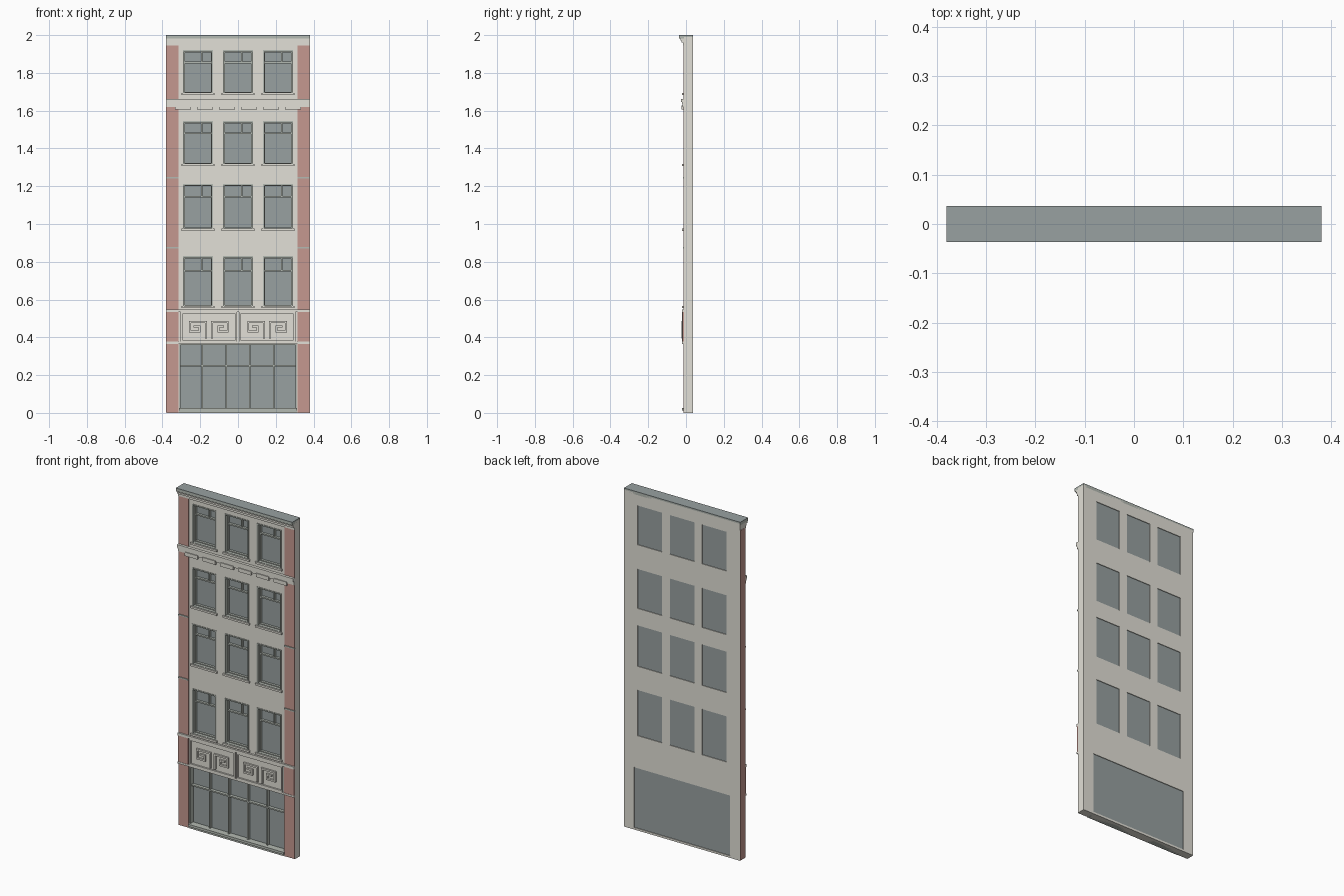
import bpy, bmesh

if "Cube" in bpy.data.objects:
    bpy.data.objects.remove(bpy.data.objects["Cube"])


def material(name, rgb):
    lin = [((c / 255 + 0.055) / 1.055) ** 2.4 for c in rgb] + [1]
    m = bpy.data.materials.new(name)
    m.use_nodes = True
    m.diffuse_color = lin
    m.node_tree.nodes["Principled BSDF"].inputs["Base Color"].default_value = lin
    return m


STONE = material("pale stone", (226, 224, 215))
BRICK = material("red brick", (197, 152, 144))
GLASS = material("slate glass", (152, 161, 161))
FRAME = material("grey frame", (180, 186, 178))

WALL_Y, BACK_Y = -0.011, 0.037


def finish(name, bm, mat):
    bmesh.ops.recalc_face_normals(bm, faces=bm.faces)
    me = bpy.data.meshes.new(name)
    bm.to_mesh(me)
    bm.free()
    me.materials.append(mat)
    ob = bpy.data.objects.new(name, me)
    bpy.context.collection.objects.link(ob)
    return ob


def boxes(name, mat, spans):
    """One object from boxes given as (x0, x1, y0, y1, z0, z1)."""
    bm = bmesh.new()
    for x0, x1, y0, y1, z0, z1 in spans:
        vs = bmesh.ops.create_cube(bm, size=1)["verts"]
        bmesh.ops.scale(bm, verts=vs, vec=(x1 - x0, y1 - y0, z1 - z0))
        bmesh.ops.translate(bm, verts=vs, vec=((x0 + x1) / 2, (y0 + y1) / 2, (z0 + z1) / 2))
    return finish(name, bm, mat)


def moulding(name, mat, profile, half=0.38):
    """Extrude a (y, z) profile along x."""
    bm = bmesh.new()
    face = bm.faces.new([bm.verts.new((-half, y, z)) for y, z in profile])
    ext = bmesh.ops.extrude_face_region(bm, geom=[face])["geom"]
    bmesh.ops.translate(bm, verts=[g for g in ext if isinstance(g, bmesh.types.BMVert)],
                        vec=(2 * half, 0, 0))
    return finish(name, bm, mat)


def border(x0, x1, z0, z1, t, y0, y1):
    """Four boxes forming a rectangular frame."""
    return [(x0, x0 + t, y0, y1, z0, z1), (x1 - t, x1, y0, y1, z0, z1),
            (x0 + t, x1 - t, y0, y1, z0, z0 + t), (x0 + t, x1 - t, y0, y1, z1 - t, z1)]


# Openings: (bottom, top, sash bar height) for each upper floor, and the shop
FLOORS = [(0.56, 0.83, 0.752), (0.97, 1.212, 1.145), (1.312, 1.545, 1.48), (1.688, 1.92, 1.855)]
COLUMNS = (-0.212, 0, 0.212)
HALF = 0.08
SHOP = (-0.313, 0.313, 0.012, 0.368)
openings = [SHOP] + [(x - HALF, x + HALF, b, t) for b, t, _ in FLOORS for x in COLUMNS]

# Wall slab with the openings left out
xs = sorted({-0.378, 0.38} | {v for o in openings for v in o[:2]})
zs = sorted({0, 1.99} | {v for o in openings for v in o[2:]})
bm = bmesh.new()
grid = [[bm.verts.new((x, BACK_Y, z)) for z in zs] for x in xs]
for i in range(len(xs) - 1):
    for j in range(len(zs) - 1):
        cx, cz = (xs[i] + xs[i + 1]) / 2, (zs[j] + zs[j + 1]) / 2
        if not any(a < cx < b and c < cz < d for a, b, c, d in openings):
            bm.faces.new((grid[i][j], grid[i + 1][j], grid[i + 1][j + 1], grid[i][j + 1]))
ext = bmesh.ops.extrude_face_region(bm, geom=bm.faces[:])["geom"]
bmesh.ops.translate(bm, verts=[g for g in ext if isinstance(g, bmesh.types.BMVert)],
                    vec=(0, WALL_Y - BACK_Y, 0))
finish("wall", bm, STONE)

# Brick piers, each with a raised block beside the fascia, and thin bands
boxes("right_brick_pier", BRICK, [(-0.38, -0.314, -0.0125, 0.035, 0.001, 1.95),
                                  (-0.379, -0.314, -0.018, 0, 0.377, 0.533)])
boxes("left_brick_pier", BRICK, [(0.314, 0.379, -0.0125, 0.02, 0.001, 1.95),
                                 (0.314, 0.379, -0.018, 0, 0.377, 0.533)])
boxes("pier_bands", FRAME, [(min(s * 0.314, s * 0.38), max(s * 0.314, s * 0.38),
                             -0.017, 0, z, z + 0.008) for s in (-1, 1) for z in (0.87, 1.24)])

# Upper windows
panes, frames, sashes, sills = [], [], [], []
for b, t, bar in FLOORS:
    for x in COLUMNS:
        panes.append((x - HALF, x + HALF, 0.018, 0.033, b, t))
        frames += border(x - HALF, x + HALF, b, t, 0.007, -0.014, 0.018)
        sashes += border(x - HALF + 0.007, x + HALF - 0.007, b + 0.007, t - 0.007, 0.005, 0.004, 0.019)
        sashes += [(x - 0.07, x + 0.07, 0.004, 0.019, bar - 0.004, bar + 0.004),
                   (x + 0.016, x + 0.023, 0.006, 0.019, bar, t - 0.01)]
        sills.append((x - 0.087, x + 0.087, -0.021, 0.005, b - 0.006, b + 0.005))
boxes("window_panes", GLASS, panes)
boxes("window_surrounds", FRAME, frames)
boxes("window_sashes", FRAME, sashes)
boxes("window_sills", STONE, sills)

# Shop front
x0, x1, z0, z1 = SHOP
boxes("shop_glass", GLASS, [(x0, x1, 0.018, 0.033, z0, z1)])
bars = border(x0, x1, z0, z1, 0.008, -0.008, 0.019)
bars += [(x - 0.004, x + 0.004, 0.002, 0.019, z0, z1) for x in (-0.188, -0.063, 0.063, 0.188)]
bars.append((x0, x1, 0.0, 0.019, 0.246, 0.254))
boxes("shop_frame", FRAME, bars)
boxes("shop_sill", FRAME, [(x0, x1, -0.021, 0.018, 0.012, 0.026), (x0, x1, -0.014, 0.018, 0, 0.012)])

# Fascia with two framed panels and meander reliefs
boxes("fascia_board", STONE, [(-0.312, 0.312, -0.0125, 0, 0.375, 0.535)])
rims, keys = [], []
for cx in (-0.154, 0.154):
    rims += border(cx - 0.15, cx + 0.15, 0.378, 0.533, 0.009, -0.022, -0.012)
    for s in (-1, 1):
        # strokes as (start, end) corners measured outward from the panel centre
        for a, za, b, zb in ((0.016, 0.482, 0.1, 0.482), (0.1, 0.43, 0.1, 0.482),
                             (0.05, 0.43, 0.1, 0.43), (0.05, 0.43, 0.05, 0.457),
                             (0.05, 0.457, 0.076, 0.457), (0.016, 0.4, 0.016, 0.482)):
            xa, xb = sorted((cx + s * a, cx + s * b))
            keys.append((xa - 0.005, xb + 0.005, -0.023, -0.012, za - 0.005, zb + 0.005))
boxes("fascia_rims", STONE, rims)
boxes("meander_reliefs", STONE, keys)

# Ledges above and below the fascia
boxes("fascia_ledges", STONE, [(-0.38, 0.38, -0.022, 0, 0.533, 0.548),
                               (-0.38, 0.38, -0.020, 0, 0.366, 0.377)])

# Middle cornice with brackets
moulding("middle_cornice", STONE, [(0, 1.62), (-0.018, 1.62), (-0.018, 1.636), (-0.022, 1.636),
                                   (-0.022, 1.645), (-0.027, 1.645), (-0.027, 1.662), (0, 1.662)])
boxes("cornice_brackets", STONE, [(x - 0.042, x + 0.042, -0.023, 0, 1.606, 1.628)
                                  for x in [0.1165 * (i - 2.5) for i in range(6)]])

# Top cornice, crown and roof cap
moulding("top_cornice", STONE, [(0, 1.946), (-0.017, 1.946), (-0.017, 1.96), (-0.023, 1.96),
                                (-0.023, 1.972), (-0.03, 1.972), (-0.03, 1.982), (0, 1.982)])
boxes("crown", FRAME, [(-0.38, 0.38, -0.037, BACK_Y, 1.981, 1.996)])
boxes("roof_cap", GLASS, [(-0.38, 0.38, -0.037, BACK_Y, 1.996, 2.0)])
